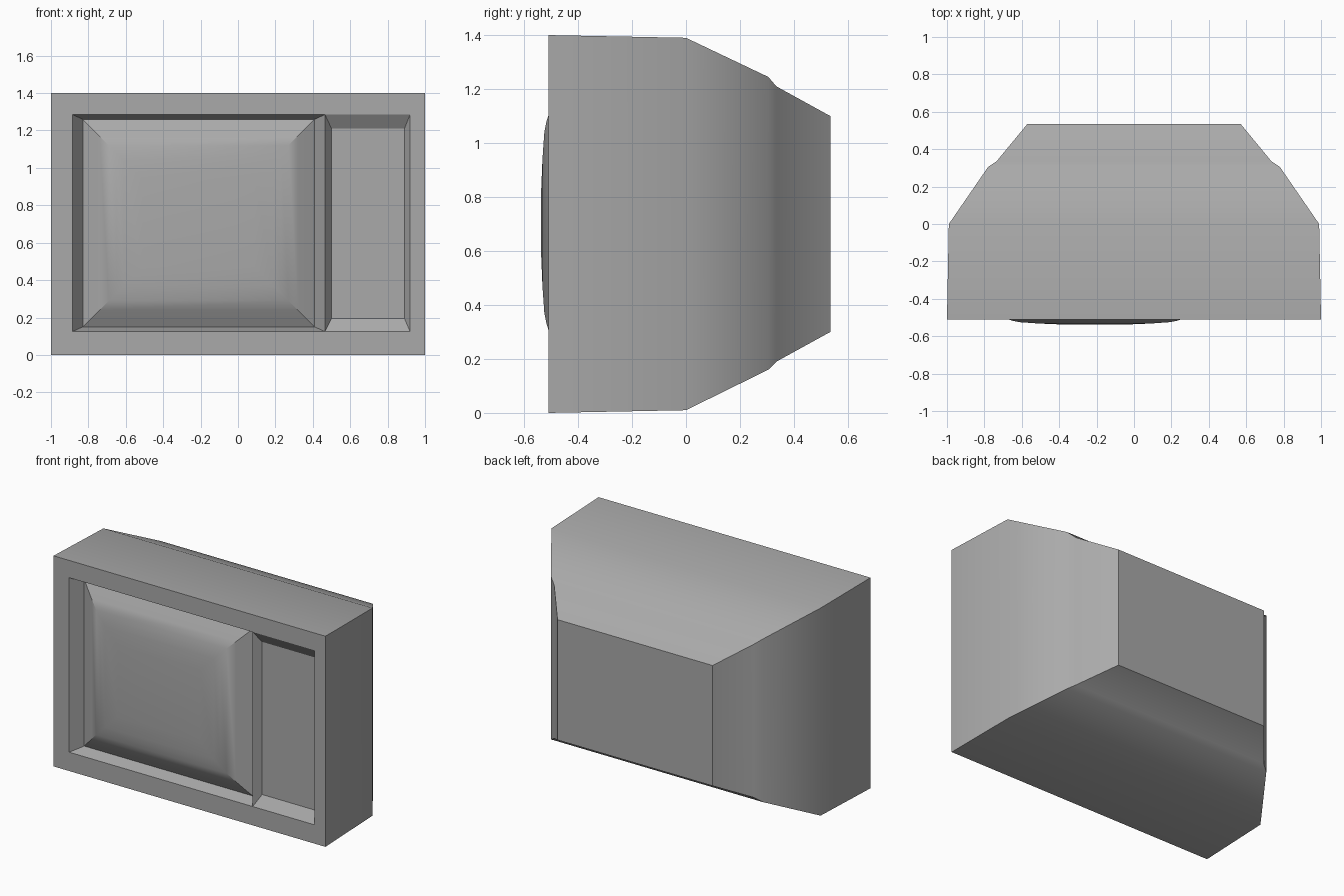
import bpy
import bmesh
import math

if "Cube" in bpy.data.objects:
    bpy.data.objects.remove(bpy.data.objects["Cube"], do_unlink=True)

# One plain grey for everything
grey = bpy.data.materials.new("plain_grey")
grey.use_nodes = True
colour = (0.4, 0.4, 0.4, 1)
grey.diffuse_color = colour
grey.node_tree.nodes["Principled BSDF"].inputs["Base Color"].default_value = colour


def loft(name, rings, angle, back_cap=False, front_cap=False):
    """Skin a run of rectangles, each (x0, x1, z0, z1, y)."""
    bm = bmesh.new()
    loops = []
    for x0, x1, z0, z1, y in rings:
        corners = ((x0, z0), (x1, z0), (x1, z1), (x0, z1))
        loops.append([bm.verts.new((x, y, z)) for x, z in corners])
    for a, b in zip(loops, loops[1:]):
        for i in range(4):
            j = (i + 1) % 4
            bm.faces.new((a[i], a[j], b[j], b[i]))
    if back_cap:
        bm.faces.new(reversed(loops[0]))
    if front_cap:
        bm.faces.new(loops[-1])
    mesh = bpy.data.meshes.new(name)
    bm.to_mesh(mesh)
    bm.free()
    obj = bpy.data.objects.new(name, mesh)
    bpy.context.collection.objects.link(obj)
    mesh.materials.append(grey)
    bpy.ops.object.select_all(action='DESELECT')
    obj.select_set(True)
    bpy.context.view_layer.objects.active = obj
    bpy.ops.object.shade_smooth_by_angle(angle=math.radians(angle))
    return obj


def inset(rect, d, y):
    x0, x1, z0, z1 = rect
    return (x0 + d, x1 - d, z0 + d, z1 - d, y)


FRONT = -0.51
LEFT, RIDGE, RIGHT = -0.885, 0.465, 0.92
BOTTOM, TOP = 0.125, 1.285

# Casing: tapered back, straight front, flat frame around the opening
loft("casing", [
    (-0.57, 0.57, 0.30, 1.10, 0.535),
    (-0.735, 0.735, 0.19, 1.21, 0.335),
    (-0.78, 0.78, 0.16, 1.245, 0.305),
    (-0.99, 0.99, 0.01, 1.39, 0.0),
    (-1.0, 1.0, 0.0, 1.40, FRONT),
    (LEFT, RIGHT, BOTTOM, TOP, FRONT),
], 40, back_cap=True)

# Sloping walls around the screen
screen = (-0.83, 0.41, 0.15, 1.26)
SCREEN_Y = -0.43
loft("screen_surround", [
    (LEFT, RIDGE, BOTTOM, TOP, FRONT),
    (*screen, SCREEN_Y),
], 20)

# Bulging screen: steep rounded rim, then a nearly flat dome
dome = [(0, SCREEN_Y), (0.04, -0.453), (0.09, -0.48), (0.14, -0.504),
        (0.18, -0.517), (0.22, -0.525), (0.32, -0.532), (0.44, -0.537)]
loft("screen", [inset(screen, d, y) for d, y in dome], 30, front_cap=True)

# Recessed control panel beside the screen
loft("control_panel", [
    (RIDGE, RIGHT, BOTTOM, TOP, FRONT),
    (0.50, 0.89, 0.195, 1.21, -0.46),
], 20, front_cap=True)
